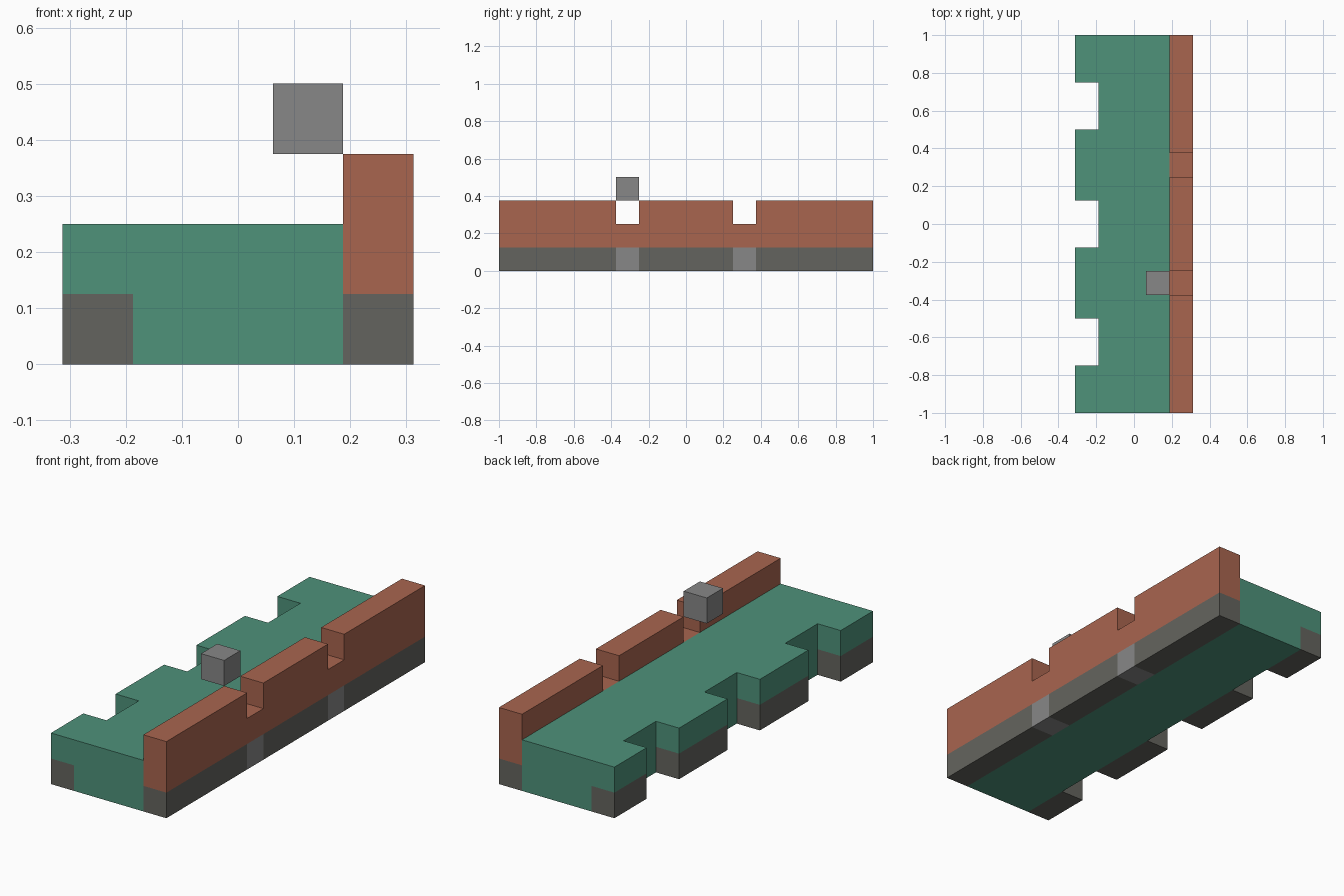
import bpy, bmesh
from mathutils import Vector

old = bpy.data.objects.get("Cube")
if old:
    bpy.data.objects.remove(old, do_unlink=True)

U = 0.125                      # one block unit
LEFT, RIGHT = -2.5 * U, 2.5 * U
INNER, EDGE = LEFT + U, RIGHT - U


def material(name, rgb):
    lin = [((c / 255 + 0.055) / 1.055) ** 2.4 for c in rgb] + [1]
    m = bpy.data.materials.new(name)
    m.use_nodes = True
    m.diffuse_color = lin
    m.node_tree.nodes["Principled BSDF"].inputs["Base Color"].default_value = lin
    return m


GREEN = material("green", (78, 146, 122))
BRICK = material("brick red", (169, 101, 79))
DARK = material("dark stone", (100, 100, 94))
GREY = material("light grey", (135, 135, 135))


def extrude_part(name, points, depth, cuts, mats, rule, hidden):
    """Extrude an outline, cut it along planes, colour faces by rule, drop hidden faces."""
    bm = bmesh.new()
    face = bm.faces.new([bm.verts.new(p) for p in points])
    new = bmesh.ops.extrude_face_region(bm, geom=[face])["geom"]
    bmesh.ops.translate(bm, vec=depth, verts=[v for v in new if isinstance(v, bmesh.types.BMVert)])
    bmesh.ops.recalc_face_normals(bm, faces=bm.faces[:])
    for axis, value in cuts:
        normal = Vector((0, 0, 0))
        normal[axis] = 1
        bmesh.ops.bisect_plane(bm, geom=bm.verts[:] + bm.edges[:] + bm.faces[:],
                               plane_co=normal * value, plane_no=normal, dist=1e-5)
    for f in bm.faces:
        f.material_index = rule(f.calc_center_bounds())
    gone = [f for f in bm.faces if hidden(f.calc_center_bounds())]
    bmesh.ops.delete(bm, geom=gone, context="FACES")
    mesh = bpy.data.meshes.new(name)
    bm.to_mesh(mesh)
    bm.free()
    for m in mats:
        mesh.materials.append(m)
    obj = bpy.data.objects.new(name, mesh)
    bpy.context.collection.objects.link(obj)
    return obj


# Platform: comb outline with three notches, dark feet under the teeth
comb = [(EDGE, -8 * U, 0), (EDGE, 8 * U, 0), (LEFT, 8 * U, 0)]
for y in (5, 0, -5):
    top, low = (y + 1) * U, (y - 1) * U
    comb += [(LEFT, top, 0), (INNER, top, 0), (INNER, low, 0), (LEFT, low, 0)]
comb.append((LEFT, -8 * U, 0))
extrude_part("platform", comb, (0, 0, 2 * U), [(0, INNER), (2, U)], [GREEN, DARK],
             lambda c: int(c.x < INNER - 0.01 and c.z < U - 0.01),
             lambda c: c.x > EDGE - 0.001)

# Parapet: wall with two gaps, dark base and grey blocks below the gaps
wall = [(EDGE, -8 * U, 0), (EDGE, 8 * U, 0), (EDGE, 8 * U, 3 * U)]
for y in (2.5, -2.5):
    far, near = (y + 0.5) * U, (y - 0.5) * U
    wall += [(EDGE, far, 3 * U), (EDGE, far, 2 * U), (EDGE, near, 2 * U), (EDGE, near, 3 * U)]
wall.append((EDGE, -8 * U, 3 * U))


def wall_colour(c):
    if c.z > U - 0.01:
        return 0
    return 2 if 2 * U < abs(c.y) < 3 * U else 1


extrude_part("parapet", wall, (U, 0, 0),
             [(2, U), (2, 2 * U)] + [(1, s * k * U) for s in (-1, 1) for k in (2, 3)],
             [BRICK, DARK, GREY], wall_colour,
             lambda c: c.x < EDGE + 0.001 and c.z < 2 * U)

# Loose block floating beside the front gap
bpy.ops.mesh.primitive_cube_add(size=U, location=(EDGE - U / 2, -2.5 * U, 3.5 * U))
block = bpy.context.object
block.name = "floating_block"
block.data.materials.append(GREY)
